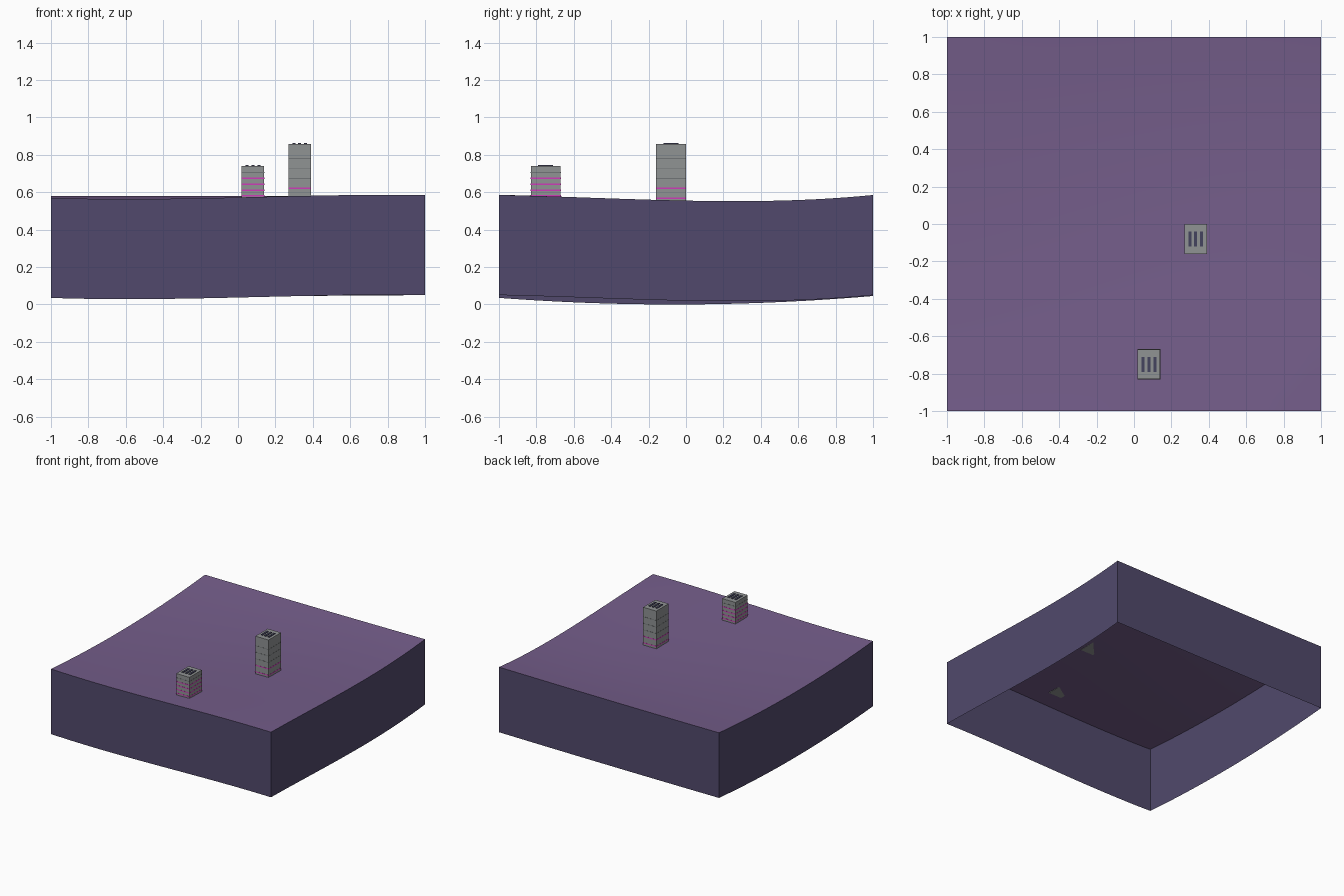
import bpy
import bmesh

if "Cube" in bpy.data.objects:
    bpy.data.objects.remove(bpy.data.objects["Cube"])


def material(name, rgb):
    """Flat material from 0-255 display values."""
    linear = [((c / 255 + 0.055) / 1.055) ** 2.4 for c in rgb]
    mat = bpy.data.materials.new(name)
    mat.use_nodes = True
    mat.diffuse_color = (*linear, 1)
    mat.node_tree.nodes["Principled BSDF"].inputs["Base Color"].default_value = (*linear, 1)
    return mat


GROUND = material("mauve ground", (117, 94, 139))
EARTH = material("dark violet earth", (81, 73, 108))
WALL = material("concrete grey", (144, 147, 148))
SEAM = material("seam grey", (112, 116, 118))
NEON = material("neon magenta", (205, 60, 185))
VENT = material("vent slate", (68, 68, 94))

DEPTH = 0.535
CELLS = 32


def underside(x, y):
    """Gently rolling height, blended between the four edge curves."""
    east = 0.02 + 0.03 * y ** 2 + 0.02 * (y ** 3 - y)
    west = 0.04 * y ** 2 + 0.005 * y
    south = -0.0055 * (1 - x * x) + 0.016 * (x - x ** 3)
    north = -0.003 * (1 - x * x)
    t, s = (x + 1) / 2, (y + 1) / 2
    return west + (east - west) * t + south + (north - south) * s


def finish(name, bm, mat):
    mesh = bpy.data.meshes.new(name)
    bm.to_mesh(mesh)
    bm.free()
    mesh.materials.append(mat)
    obj = bpy.data.objects.new(name, mesh)
    bpy.context.collection.objects.link(obj)
    return obj


def box(name, centre, size, mat):
    bm = bmesh.new()
    bmesh.ops.create_cube(bm, size=1)
    bmesh.ops.scale(bm, vec=size, verts=bm.verts)
    bmesh.ops.translate(bm, vec=centre, verts=bm.verts)
    return finish(name, bm, mat)


# Curved ground sheet
bm = bmesh.new()
bmesh.ops.create_grid(bm, x_segments=CELLS, y_segments=CELLS, size=1)
for v in bm.verts:
    v.co.z = underside(v.co.x, v.co.y) + DEPTH
for f in bm.faces:
    f.smooth = True
ground = finish("ground", bm, GROUND)

# Open-bottomed earth skirt dropped from the ground's border
bm = bmesh.new()
bm.from_mesh(ground.data)
rim = [e for e in bm.edges if e.is_boundary]
top_faces = list(bm.faces)
lower = bmesh.ops.extrude_edge_only(bm, edges=rim)["geom"]
bmesh.ops.translate(bm, vec=(0, 0, -DEPTH),
                    verts=[g for g in lower if isinstance(g, bmesh.types.BMVert)])
bmesh.ops.delete(bm, geom=top_faces, context="FACES")
for f in bm.faces:
    f.smooth = False
    f.normal_update()
    centre = f.calc_center_median()
    if f.normal.x * centre.x + f.normal.y * centre.y < 0:
        f.normal_flip()
finish("earth_skirt", bm, EARTH)


def tower(name, x, y, top, neon_heights, seam_heights):
    """Block with floor bands and three roof vents."""
    base = underside(x, y) + DEPTH
    width, length = 0.12, 0.16
    box(name + "_block", (x, y, (base + top) / 2), (width, length, top - base), WALL)
    for label, heights, mat, thick in (("neon_band", neon_heights, NEON, 0.008),
                                       ("floor_seam", seam_heights, SEAM, 0.004)):
        for i, z in enumerate(heights):
            box(f"{name}_{label}_{i + 1}", (x, y, z),
                (width + 0.002, length + 0.002, thick), mat)
    for i in (-1, 0, 1):
        box(f"{name}_roof_vent_{i + 2}", (x + i * 0.031, y, top + 0.001),
            (0.016, 0.08, 0.008), VENT)


tower("short_tower", 0.08, -0.75, 0.74, (0.58, 0.611, 0.643, 0.675), (0.706,))
tower("tall_tower", 0.33, -0.08, 0.858, (0.567, 0.62), (0.673, 0.726, 0.78))
